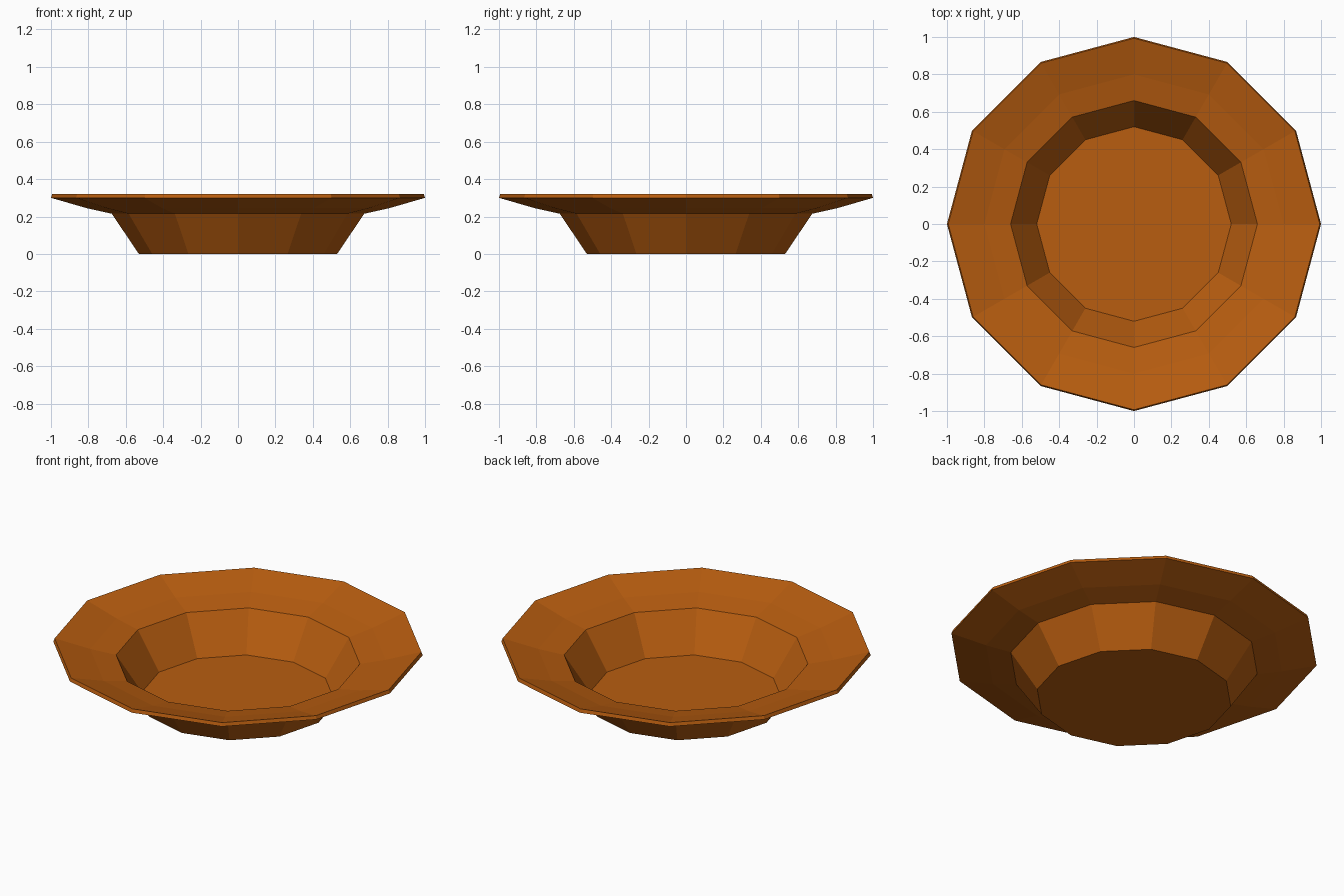
import bpy, bmesh
from math import cos, sin, tau

if "Cube" in bpy.data.objects:
    bpy.data.objects.remove(bpy.data.objects["Cube"])

SIDES = 12

# Closed wall profile (radius, height): underside outwards, over the rim, back down inside
PROFILE = [
    (0.53, 0.00), (0.675, 0.215), (0.81, 0.245), (1.00, 0.30),
    (0.993, 0.32), (0.80, 0.265), (0.66, 0.235), (0.52, 0.02),
]

bm = bmesh.new()
rings = [[bm.verts.new((r * cos(tau * i / SIDES), r * sin(tau * i / SIDES), z))
          for i in range(SIDES)] for r, z in PROFILE]

# Wall and rim facets
for a, b in zip(rings, rings[1:]):
    for i in range(SIDES):
        j = (i + 1) % SIDES
        bm.faces.new((a[i], a[j], b[j], b[i]))

# Flat base and inner floor
bm.faces.new(rings[0][::-1])
bm.faces.new(rings[-1])
bmesh.ops.recalc_face_normals(bm, faces=bm.faces)

mesh = bpy.data.meshes.new("plate")
bm.to_mesh(mesh)
bm.free()
plate = bpy.data.objects.new("plate", mesh)
bpy.context.collection.objects.link(plate)

# Orange-brown glaze
glaze = bpy.data.materials.new("orange_glaze")
glaze.diffuse_color = (0.48, 0.11, 0.005, 1)
glaze.use_nodes = True
glaze.node_tree.nodes["Principled BSDF"].inputs["Base Color"].default_value = glaze.diffuse_color
mesh.materials.append(glaze)
